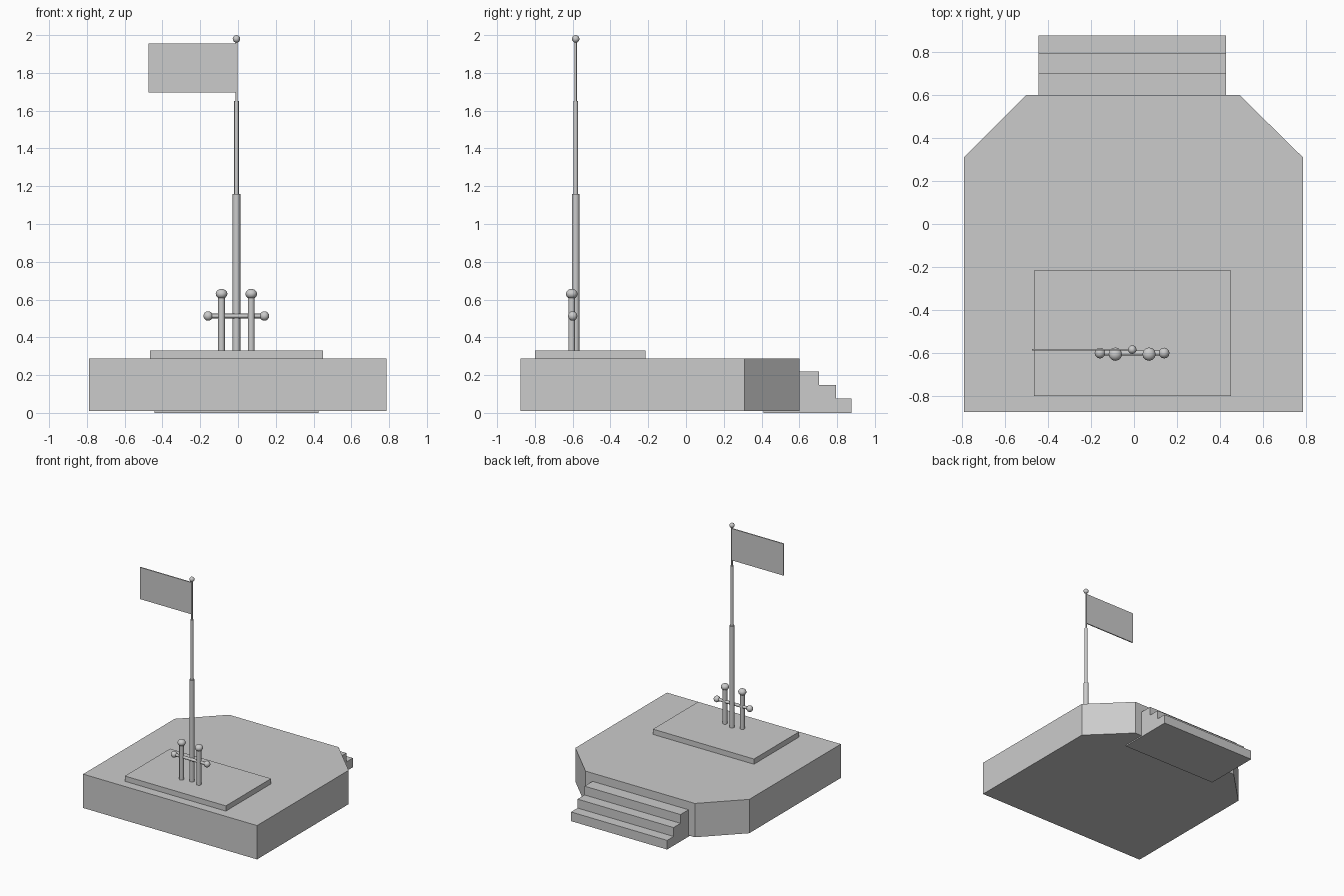
import bpy, bmesh, math
from mathutils import Vector

if "Cube" in bpy.data.objects:
    bpy.data.objects.remove(bpy.data.objects["Cube"])


def prism(name, pts, offset):
    """Extrude a closed planar outline along an offset vector."""
    bm = bmesh.new()
    face = bm.faces.new([bm.verts.new(p) for p in pts])
    ext = bmesh.ops.extrude_face_region(bm, geom=[face], use_keep_orig=True)
    verts = [g for g in ext["geom"] if isinstance(g, bmesh.types.BMVert)]
    bmesh.ops.translate(bm, verts=verts, vec=offset)
    bmesh.ops.recalc_face_normals(bm, faces=bm.faces)
    me = bpy.data.meshes.new(name)
    bm.to_mesh(me)
    bm.free()
    ob = bpy.data.objects.new(name, me)
    bpy.context.collection.objects.link(ob)
    return ob


def box(name, lo, hi):
    (x0, y0, z0), (x1, y1, z1) = lo, hi
    return prism(name, [(x0, y0, z0), (x1, y0, z0), (x1, y1, z0), (x0, y1, z0)],
                 (0, 0, z1 - z0))


def rod(name, a, b, r, sides=12):
    a, b = Vector(a), Vector(b)
    d = b - a
    bpy.ops.mesh.primitive_cylinder_add(
        vertices=sides, radius=r, depth=d.length, location=(a + b) / 2,
        rotation=d.to_track_quat('Z', 'Y').to_euler())
    finish(name)


def ball(name, loc, r, squash=1.0):
    bpy.ops.mesh.primitive_uv_sphere_add(segments=12, ring_count=8, radius=r, location=loc)
    bpy.context.object.scale.z = squash
    finish(name)


def finish(name):
    bpy.context.object.name = name
    bpy.ops.object.shade_smooth_by_angle(angle=math.radians(40))


# Platform with two chamfered back corners
prism("platform", [(x, y, 0.01) for x, y in
      [(-.79, -.875), (.785, -.875), (.785, .31), (.49, .6), (-.5, .6), (-.79, .31)]],
      (0, 0, 0.277))

# Steps running into the platform
prism("steps", [(-.443, y, z) for y, z in
      [(.41, 0), (.877, 0), (.877, .075), (.793, .075), (.793, .148),
       (.703, .148), (.703, .22), (.41, .22)]], (0.87, 0, 0))

# Raised plinth
box("plinth", (-.465, -.8, .28), (.45, -.215, .33))

# Tapering flagpole in three stages, with finial
px, py = -.008, -.584
for i, (z0, z1, r) in enumerate([(.32, 1.16, .02), (1.16, 1.65, .012), (1.65, 1.98, .006)]):
    rod(f"pole_stage_{i + 1}", (px, py, z0), (px, py, z1), r)
ball("pole_finial", (px, py, 1.98), .02)

# Flag
box("flag", (-.475, -.589, 1.695), (px, -.58, 1.955))

# Two posts with knobs and a crossbar
for side, x, bx in [("left", -.087, -.158), ("right", .07, .14)]:
    rod(f"{side}_post", (x, -.605, .32), (x, -.605, .63), .018)
    ball(f"{side}_post_knob", (x, -.605, .63), .031, .85)
    ball(f"{side}_bar_knob", (bx, -.6, .513), .025)
rod("crossbar", (-.158, -.6, .513), (.14, -.6, .513), .012)
